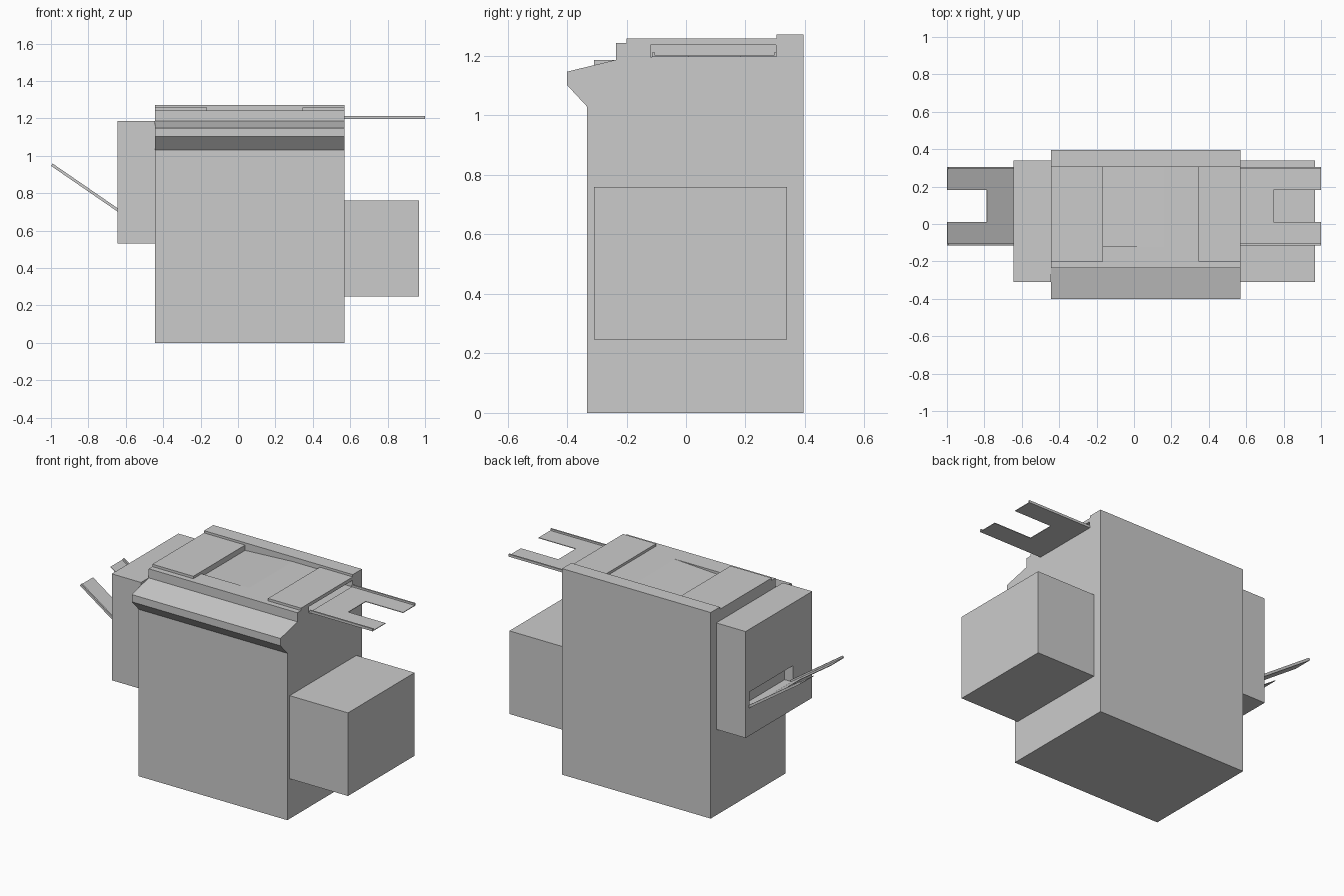
import bpy, bmesh
from math import radians
from mathutils import Matrix, Vector

cube = bpy.data.objects.get("Cube")
if cube:
    bpy.data.objects.remove(cube, do_unlink=True)

GREY = (0.6, 0.6, 0.6, 1)
mat = bpy.data.materials.new("light grey")
mat.use_nodes = True
mat.diffuse_color = GREY
mat.node_tree.nodes["Principled BSDF"].inputs["Base Color"].default_value = GREY


def prism(name, outline, direction, place):
    """Extrude a flat outline along a direction; place maps (a, b) to 3D."""
    bm = bmesh.new()
    face = bm.faces.new([bm.verts.new(place(a, b)) for a, b in outline])
    res = bmesh.ops.extrude_face_region(bm, geom=[face])
    verts = [v for v in res["geom"] if isinstance(v, bmesh.types.BMVert)]
    bmesh.ops.translate(bm, verts=verts, vec=direction)
    bmesh.ops.recalc_face_normals(bm, faces=bm.faces)
    mesh = bpy.data.meshes.new(name)
    bm.to_mesh(mesh)
    bm.free()
    mesh.materials.append(mat)
    obj = bpy.data.objects.new(name, mesh)
    bpy.context.collection.objects.link(obj)
    return obj


def box(name, x, y, z):
    outline = [(x[0], y[0]), (x[1], y[0]), (x[1], y[1]), (x[0], y[1])]
    return prism(name, outline, (0, 0, z[1] - z[0]), lambda a, b: (a, b, z[0]))


def cut(target, cutter):
    mod = target.modifiers.new("cut", "BOOLEAN")
    mod.operation = "DIFFERENCE"
    mod.solver = "EXACT"
    mod.object = cutter
    cutter.hide_render = True
    cutter.hide_viewport = True
    cutter.display_type = "WIRE"


LEFT, RIGHT = -0.445, 0.57

# Cabinet with the control panel overhang and raised rear rail
profile = [(-0.333, 0), (0.395, 0), (0.395, 1.272), (0.305, 1.272),
           (0.305, 1.243), (-0.235, 1.243), (-0.235, 1.187),
           (-0.4, 1.147), (-0.4, 1.102), (-0.333, 1.03)]
cabinet = prism("cabinet", profile, (RIGHT - LEFT, 0, 0),
                lambda y, z: (LEFT, y, z))

# Shallow feed ramp sinking into the deck
ramp = [(0.16, 1.243), (0.16, 1.3), (-0.165, 1.3), (-0.165, 1.225)]
cut(cabinet, prism("ramp_cutter", ramp, (0, 0.425, 0),
                   lambda x, z: (x, -0.12, z)))

# Feed slot on the side
cut(cabinet, box("feed_slot_cutter", (RIGHT - 0.05, RIGHT + 0.1),
                 (-0.12, 0.303), (1.197, 1.237)))

# Deck covers
box("left_deck_cover", (LEFT, -0.165), (-0.2, 0.305), (1.243, 1.258))
box("right_deck_cover", (0.345, RIGHT), (-0.2, 0.305), (1.243, 1.258))

# Side units
box("paper_bin", (RIGHT, 0.968), (-0.31, 0.34), (0.247, 0.76))
output_unit = box("output_unit", (-0.645, LEFT), (-0.31, 0.34), (0.53, 1.187))
cut(output_unit, box("output_slot_cutter", (-0.75, -0.59),
                     (-0.12, 0.303), (0.7, 0.8)))


def tray(name, matrix):
    """Forked sheet with a raised lip along each outer edge."""
    near, far, length = -0.115, 0.305, 0.43
    fork = [(0, near), (length, near), (length, 0.01), (0.175, 0.01),
            (0.175, 0.182), (length, 0.182), (length, far), (0, far)]
    parts = [prism(name, fork, (0, 0, 0.004), lambda x, y: (x, y, 0))]
    for side, y in (("front", near), ("rear", far - 0.01)):
        parts.append(box(f"{name}_{side}_lip", (0, length), (y, y + 0.01),
                         (0.004, 0.015)))
    for part in parts:
        part.data.transform(matrix)
        if matrix.determinant() < 0:
            part.data.flip_normals()


tray("feed_tray", Matrix.Translation((RIGHT, 0, 1.197)))
tray("output_tray", Matrix.Translation((-0.645, 0, 0.702))
     @ Matrix.Rotation(radians(34.5), 4, "Y")
     @ Matrix.Scale(-1, 4, Vector((1, 0, 0))))
